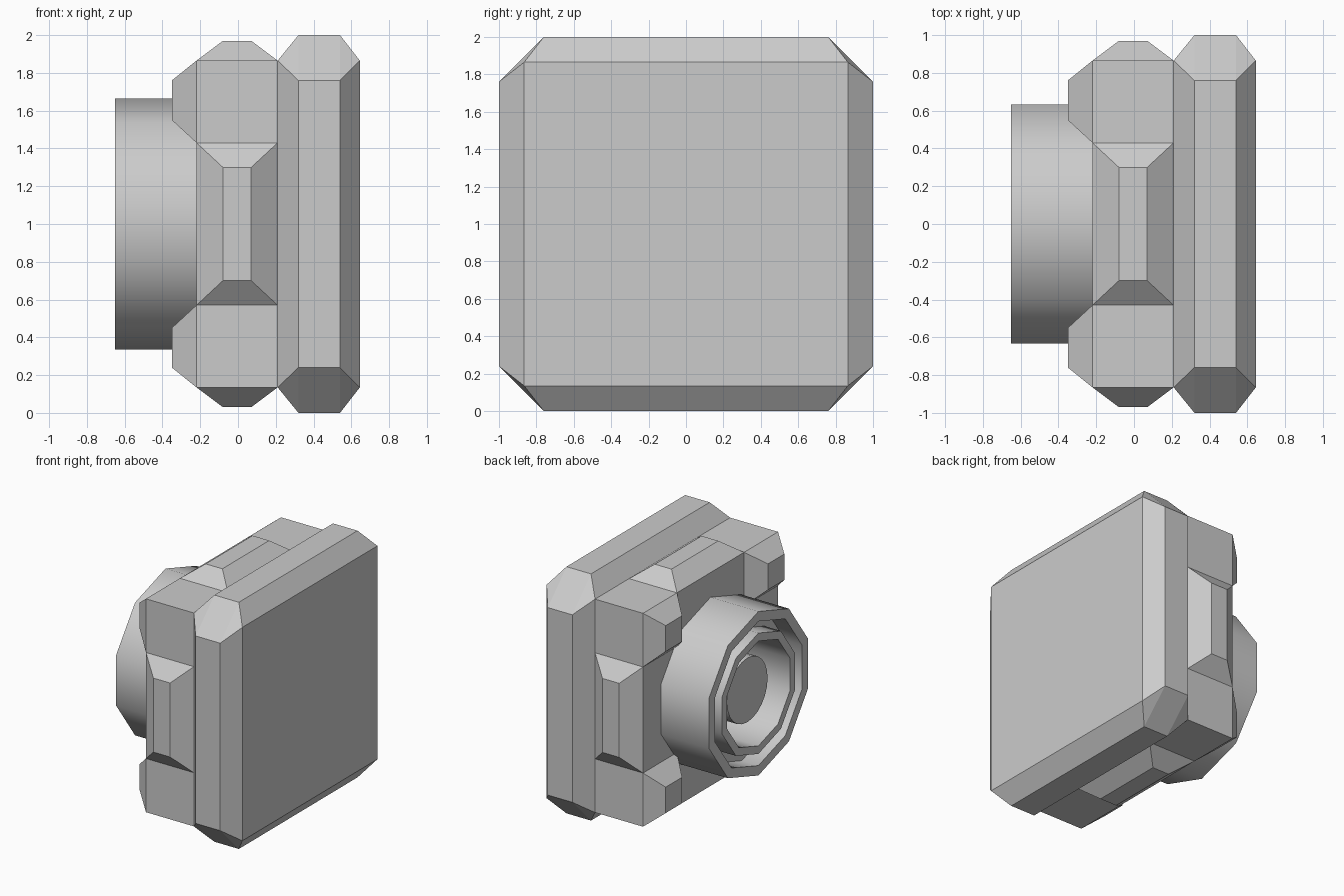
import bpy, bmesh
from math import cos, sin, pi, radians
from mathutils import Vector, Matrix

if "Cube" in bpy.data.objects:
    bpy.data.objects.remove(bpy.data.objects["Cube"])

MID = Vector((0, 0, 1.0))   # centre of the block


def finish(name, bm):
    bmesh.ops.recalc_face_normals(bm, faces=bm.faces)
    me = bpy.data.meshes.new(name)
    bm.to_mesh(me)
    bm.free()
    ob = bpy.data.objects.new(name, me)
    bpy.context.collection.objects.link(ob)
    return ob


def hull(name, points):
    """Convex solid around points given relative to the block centre."""
    bm = bmesh.new()
    for p in points:
        bm.verts.new(Vector(p) + MID)
    bmesh.ops.convex_hull(bm, input=bm.verts[:])
    bmesh.ops.dissolve_limit(bm, angle_limit=radians(1), verts=bm.verts[:], edges=bm.edges[:])
    return finish(name, bm)


def rect(a, b, c, d, h):
    return [(x, y, h) for x in (a, b) for y in (c, d)]


def lathe(name, profile, sides, closed=True):
    """Spin (x, radius) points round the x axis, with a corner pointing up."""
    bm = bmesh.new()
    rings = [[bm.verts.new((x, r * sin(2 * pi * i / sides), 1 + r * cos(2 * pi * i / sides)))
              for i in range(sides)] for x, r in profile]
    n = len(rings)
    for k in range(n if closed else n - 1):
        a, b = rings[k], rings[(k + 1) % n]
        for i in range(sides):
            j = (i + 1) % sides
            bm.faces.new((a[i], a[j], b[j], b[i]))
    if not closed:
        bm.faces.new(rings[0])
        bm.faces.new(rings[-1])
    ob = finish(name, bm)
    bpy.ops.object.select_all(action='DESELECT')
    ob.select_set(True)
    bpy.context.view_layer.objects.active = ob
    bpy.ops.object.shade_smooth_by_angle(angle=radians(40))
    return ob


# Chamfered plate: square faces at both ends, octagon between
S = (-1, 1)
pts = [(x, .865 * a, .865 * b) for x in (.21, .645) for a in S for b in S]
for x in (.32, .54):
    for a in S:
        for b in S:
            pts += [(x, a, .76 * b), (x, .76 * a, b)]
hull("plate", pts)

# Square body
hull("body", [(x, .865 * a, .865 * b) for x in (-.22, .21) for a in S for b in S])

# Tapered ridge on each of the four sides
ridge = rect(-.22, .21, -.43, .43, .865) + rect(-.08, .07, -.30, .30, .97)
for k in range(4):
    rot = Matrix.Rotation(k * pi / 2, 3, 'X')
    hull("side_ridge", [rot @ Vector(p) for p in ridge])

# Tapered foot on each corner of the face toward -x
for a in S:
    for b in S:
        hull("corner_foot",
             [(-.22, a * y, b * z) for y in (.43, .865) for z in (.43, .865)] +
             [(-.35, a * y, b * z) for y in (.55, .76) for z in (.55, .76)])

# Ten-sided stepped barrel: outer rim, groove, inner rim and bore
lathe("barrel", [(-.22, .665), (-.65, .665), (-.65, .585), (-.50, .585),
                 (-.50, .49), (-.65, .49), (-.65, .425), (-.22, .425)], 10)

# Round button inside the bore
lathe("button", [(-.22, .26), (-.55, .26)], 24, closed=False)
